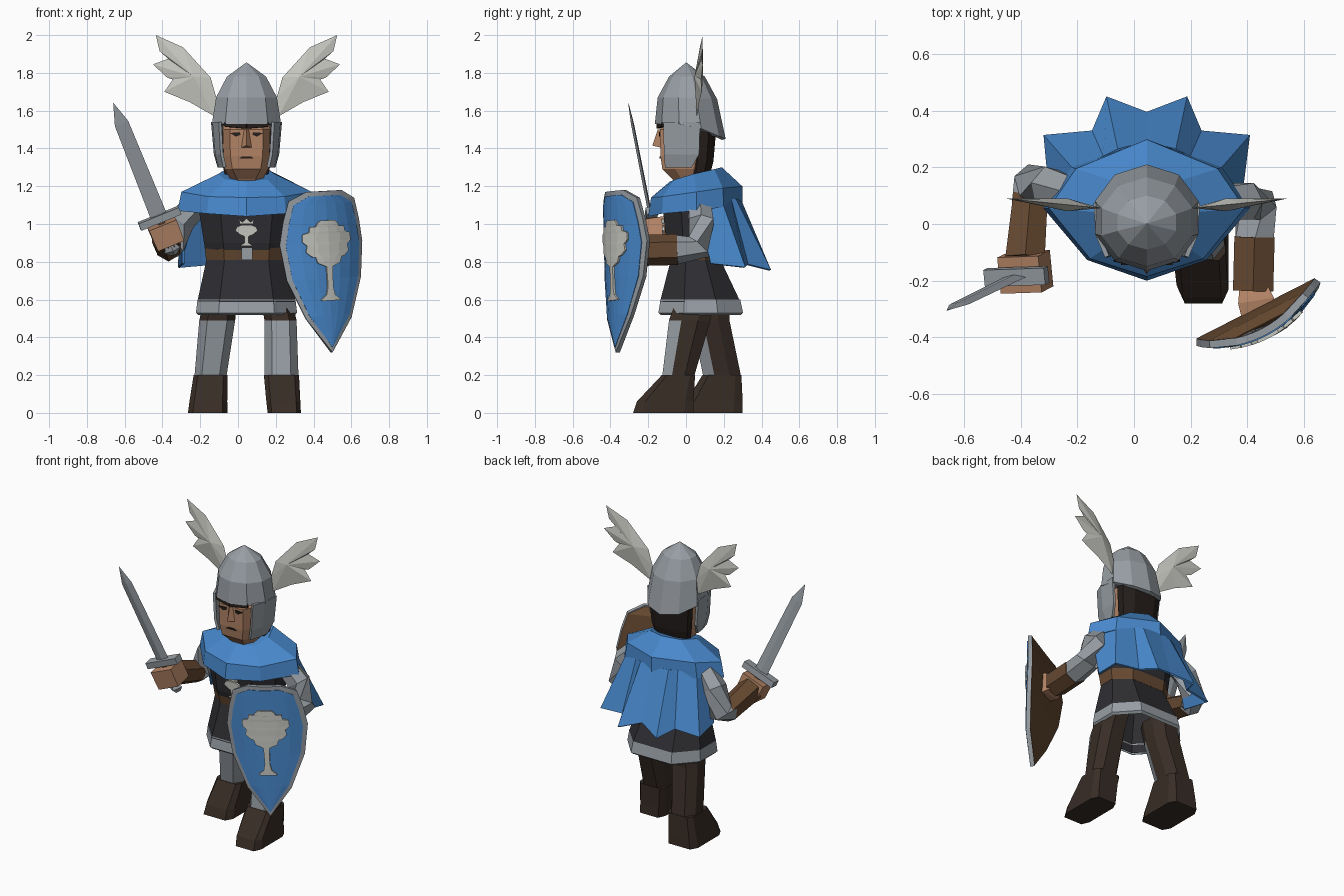
import bpy, bmesh
from math import sin, cos, pi, radians
from mathutils import Vector, Matrix

if "Cube" in bpy.data.objects:
    bpy.data.objects.remove(bpy.data.objects["Cube"])

CX = 0.045  # body centre line


def material(name, r, g, b):
    m = bpy.data.materials.new(name)
    m.diffuse_color = (r, g, b, 1)
    m.use_nodes = True
    m.node_tree.nodes["Principled BSDF"].inputs["Base Color"].default_value = m.diffuse_color
    return m


steel = material("steel", .31, .34, .37)
pale = material("pale", .58, .58, .54)
blue = material("blue", .065, .25, .61)
black = material("black", .028, .027, .032)
brown = material("brown", .13, .065, .03)
boot = material("boot", .04, .026, .019)
skin = material("skin", .45, .23, .13)
dark = material("dark", .018, .013, .011)


def mesh(name, verts, faces, mat, thick=0):
    me = bpy.data.meshes.new(name)
    me.from_pydata([tuple(v) for v in verts], [], faces)
    bm = bmesh.new()
    bm.from_mesh(me)
    bmesh.ops.remove_doubles(bm, verts=bm.verts, dist=1e-4)
    bmesh.ops.recalc_face_normals(bm, faces=bm.faces)
    bm.to_mesh(me)
    bm.free()
    me.materials.append(mat)
    ob = bpy.data.objects.new(name, me)
    bpy.context.collection.objects.link(ob)
    if thick:
        mod = ob.modifiers.new("thickness", 'SOLIDIFY')
        mod.thickness, mod.offset = thick, 0
    return ob


def grid_faces(rows, n, closed):
    return [(i * n + j, i * n + (j + 1) % n, (i + 1) * n + (j + 1) % n, (i + 1) * n + j)
            for i in range(rows - 1) for j in range(n if closed else n - 1)]


def loft(name, rings, mat, caps=True):
    n = len(rings[0])
    faces = grid_faces(len(rings), n, True)
    if caps:
        faces += [tuple(range(n))[::-1], tuple(range((len(rings) - 1) * n, len(rings) * n))]
    return mesh(name, [v for r in rings for v in r], faces, mat)


def sheet(name, rows, mat, thick):
    return mesh(name, [v for r in rows for v in r], grid_faces(len(rows), len(rows[0]), False), mat, thick)


def octagon(cx, cy, rx, ry, z, k=.55, q=.4):
    q1 = [(k, -1), (1, -q), (1, q), (k, 1), (-k, 1), (-1, q), (-1, -q), (-k, -1)]
    return [(cx + a * rx, cy + b * ry, z) for a, b in q1]


def mirrored_ring(half):
    return [(CX + x, y, z) for x, y, z in half] + [(CX - x, y, z) for x, y, z in half[-2:0:-1]]


def tube(name, stations, n, mat):
    pts = [Vector(s[0]) for s in stations]
    rings = []
    for i, (p, r) in enumerate(zip(pts, [s[1] for s in stations])):
        q = (pts[min(i + 1, len(pts) - 1)] - pts[max(i - 1, 0)]).to_track_quat('Z', 'Y')
        rings.append([p + q @ Vector((r * cos((j + .5) * 2 * pi / n), r * sin((j + .5) * 2 * pi / n), 0))
                      for j in range(n)])
    return loft(name, rings, mat)


def emblem(name, rows, place, mat, thick, cols=2):
    return sheet(name, [[place(h * (2 * j / cols - 1), w) for j in range(cols + 1)] for w, h in rows], mat, thick)


# legs with steel fronts, and boots; left one steps forward
for side, rings, foot in (
        ("left", [(.2, .055, .08, .1, .62), (.225, .02, .085, .11, .49), (.23, -.04, .09, .085, .2)],
         [(.23, -.04, .093, .088, .2), (.24, -.11, .09, .15, .06), (.245, -.12, .088, .16, 0)]),
        ("right", [(-.09, .12, .085, .11, .62), (-.11, .13, .095, .1, .49), (-.145, .19, .085, .1, .2)],
         [(-.145, .19, .09, .103, .2), (-.157, .15, .1, .15, .06), (-.16, .14, .105, .16, 0)])):
    leg = loft(side + "_leg", [octagon(*r) for r in rings], boot)
    leg.data.materials.append(steel)
    for f in leg.data.polygons:
        if f.normal.y < -.3 and f.center.z < .5:
            f.material_index = 1
    loft(side + "_boot", [octagon(*r, k=.75, q=.7) for r in foot], boot)

# tunic, open skirt with hem, belt, buckle
loft("tunic", [octagon(CX, .05, .205, .125, .8), octagon(CX, .045, .225, .15, .9),
               octagon(CX, .04, .25, .16, 1.06), octagon(CX, .06, .2, .12, 1.18)], black)
loft("skirt", [octagon(CX, .05, .21, .128, .82), octagon(CX, .075, .26, .212, .59),
               octagon(CX, .077, .255, .209, .53)], black, False)
loft("hem", [octagon(CX, .076, .259, .211, .6), octagon(CX, .078, .268, .224, .53),
             octagon(CX, .078, .255, .209, .517)], steel, False)
loft("belt", [octagon(CX, .05, .214, .134, .81), octagon(CX, .048, .222, .145, .88)], brown)
loft("buckle", [octagon(CX + .003, -.095, .03, .015, z, .9, .9) for z in (.81, .875)], steel)


# tree and crown on the chest
def chest(u, w):
    return (CX + u, -.122 + (1 - w) * .05, w)


emblem("chest_tree", [(.995, .025), (.985, .05), (.965, .06), (.945, .035), (.935, .012), (.9, .01), (.89, .028),
                      (.885, .03)], chest, pale, .012)
sheet("chest_crown", [[chest(u, w) for u, w in zip((-.04, -.022, 0, .022, .04), (1.025, 1.01, 1.03, 1.01, 1.025))],
                      [chest(u, 1.0) for u in (-.035, -.02, 0, .02, .035)]], pale, .012)

# shoulder collar and pleated cape
loft("collar", [mirrored_ring(h) for h in (
    [(0, -.17, 1.05), (.19, -.1, 1.06), (.33, .056, 1.08), (.24, .18, 1.1), (0, .27, 1.1)],
    [(0, -.2, 1.04), (.21, -.127, 1.055), (.365, .056, 1.07), (.265, .2, 1.09), (0, .3, 1.1)],
    [(0, -.185, 1.14), (.2, -.122, 1.145), (.345, .056, 1.17), (.25, .195, 1.19), (0, .298, 1.2)],
    [(0, -.085, 1.225), (.11, -.06, 1.235), (.15, .04, 1.265), (.11, .15, 1.29), (0, .19, 1.3)])], blue)
cape = []
for half in ([(0, .285, 1.13), (.1, .26, 1.13), (.15, .235, 1.13), (.255, .19, 1.11), (.335, .06, 1.1)],
             [(0, .39, .8), (.14, .445, .755), (.19, .325, .785), (.36, .31, .77), (.335, .13, .79)]):
    cape.append([(CX - x, y, z) for x, y, z in half[:0:-1]] + [(CX + x, y, z) for x, y, z in half])
sheet("cape", cape, blue, .012)

# head, hair, nose and features
loft("head", [octagon(CX, .02, .07, .07, 1.18), octagon(CX, .01, .085, .08, 1.235),
              octagon(CX, -.01, .115, .115, 1.29, .65), octagon(CX, 0, .122, .135, 1.36, .7),
              octagon(CX, 0, .126, .138, 1.5, .7), octagon(CX, .01, .12, .11, 1.545, .5)], skin)
loft("hair", [octagon(CX, .06, .1, .05, 1.19), octagon(CX, .085, .13, .06, 1.33),
              octagon(CX, .095, .145, .065, 1.5)], dark)
mesh("nose", [(CX - .012, -.138, 1.5), (CX + .012, -.138, 1.5), (CX - .028, -.135, 1.405), (CX + .028, -.135, 1.405),
              (CX, -.178, 1.415), (CX, -.15, 1.5)],
     [(0, 5, 4, 2), (5, 1, 3, 4), (2, 4, 3), (0, 1, 5), (0, 2, 3, 1)], skin)
emblem("mouth", [(1.357, .025), (1.346, .04)], lambda u, w: (CX + u, -.135, w), dark, .008)
for s in (-1, 1):
    mesh("eye", [(CX + s * x, -.14, z) for x, z in
                 ((.032, 1.472), (.055, 1.463), (.09, 1.482), (.034, 1.486))], [(0, 1, 2, 3)], dark, .008)
    mesh("eyebrow", [(CX + s * x, y, z) for x, y, z in
                     ((0, -.15, 1.505), (.115, -.125, 1.515), (.115, -.12, 1.54), (0, -.15, 1.53))],
         [(0, 1, 2, 3)], dark, .015)

# ten-sided helmet with lower back rim
rings = []
for z, rx, front, back, drop in ((1.525, .17, -.145, .19, .08), (1.53, .185, -.165, .21, .08),
                                 (1.67, .163, -.15, .165, .01), (1.78, .105, -.09, .1, 0), (1.855, .001, 0, .002, 0)):
    ring = []
    for j in range(10):
        a = j * pi / 5
        c = cos(a)
        ring.append((CX + rx * sin(a) * 1.04, (front + back) / 2 - c * (back - front) / 2, z - drop * max(0, -c)))
    rings.append(ring)
loft("helmet", rings, steel)

# cheek guards and wings
wing = [(.17, 1.57), (.16, 1.67), (.19, 1.775), (.335, 1.935), (.48, 2), (.46, 1.915), (.415, 1.875),
        (.495, 1.845), (.42, 1.775), (.39, 1.765), (.435, 1.7), (.3, 1.645)]
for s in (-1, 1):
    sheet("cheek_guard", [[(CX + s * x, y, z) for x, y in r] for z, r in (
        (1.54, ((.14, -.115), (.172, -.04), (.18, .075))),
        (1.37, ((.13, -.115), (.158, -.04), (.165, .07))),
        (1.3, ((.115, -.108), (.138, -.03), (.145, .03))))], steel, .016)
    n = len(wing)
    vs = [(CX + s * x, .05 + .1 * (x - .1), z) for x, z in wing]
    vs += [(CX + s * .28, .045, 1.78), (CX + s * .28, .09, 1.78)]
    mesh("helmet_wing", vs, [f for j in range(n) for f in ((j, (j + 1) % n, n), ((j + 1) % n, j, n + 1))], pale)

# arms and bracers, left hand
tube("right_arm", [((-.2, .1, 1.12), .065), ((-.3, .13, 1.02), .077), ((-.355, .14, .88), .075),
                   ((-.37, .07, .87), .07)], 6, steel)
tube("right_bracer", [((-.365, .1, .87), .07), ((-.385, -.13, .94), .08)], 6, brown)
tube("left_arm", [((.29, .07, 1.11), .065), ((.39, .08, 1.01), .075), ((.43, .07, .88), .078),
                  ((.425, -.05, .865), .078)], 6, steel)
tube("left_bracer", [((.425, -.045, .865), .082), ((.42, -.235, .86), .082)], 6, brown)
tube("left_hand", [((.42, -.22, .86), .07), ((.43, -.27, .86), .09), ((.44, -.34, .86), .08)], 4, skin)

# sword and its hand in their own axes: width, thickness, length
G = Vector((-.415, -.185, 1.03))
D = (Vector((-.66, -.305, 1.64)) - G).normalized()
A = Vector((.92, .03, .38))
A = (A - D * A.dot(D)).normalized()
B = D.cross(A)


def sword_part(name, stations, mat, box=False):
    corners = ((1, 1), (-1, 1), (-1, -1), (1, -1)) if box else ((1, 0), (0, 1), (-1, 0), (0, -1))
    loft(name, [[G + D * c + A * a * i + B * b * j for i, j in corners] for c, a, b in stations], mat)


sword_part("sword_blade", [(0, .045, .01), (.55, .038, .008), (.668, .001, .001)], steel)
sword_part("sword_guard", [(-.02, .115, .03), (.02, .115, .03)], steel, True)
sword_part("sword_grip", [(-.17, .018, .018), (0, .018, .018)], brown, True)
sword_part("sword_pommel", [(-.21, .02, .02), (-.185, .045, .04), (-.15, .025, .025)], steel)
sword_part("right_hand", [(-.15, .075, .065), (-.03, .078, .065)], skin, True)

# curved kite shield with rim, face, straight wooden back and tree
M = Matrix.Translation((.44, -.305, .77)) @ Matrix.Rotation(radians(27), 4, 'Z') @ Matrix.Rotation(radians(-3), 4, 'Y')


def curved(depth):
    return lambda u, w: M @ Vector((u, -.075 * (1 - (u / .24) ** 2) - depth, w))


kite = [(.405, .1), (.36, .19), (.25, .22), (.13, .24), (-.06, .215), (-.27, .13), (-.45, 0)]
emblem("shield_rim", kite, curved(0), steel, .026, 6)
emblem("shield_face", [(w * .94, h * .9) for w, h in kite], curved(.011), blue, .012, 6)
emblem("shield_back", [(w * .98, h * .98) for w, h in kite], curved(-.012), brown, .006, 1)
emblem("shield_tree", [(.25, .04), (.235, .06), (.22, .065), (.218, .1), (.19, .105), (.18, .14), (.14, .142),
                       (.12, .118), (.085, .125), (.06, .095), (.055, .075), (.025, .065), (.005, .018), (-.1, .015),
                       (-.145, .025), (-.168, .055), (-.175, .055)], curved(.022), pale, .012, 4)
